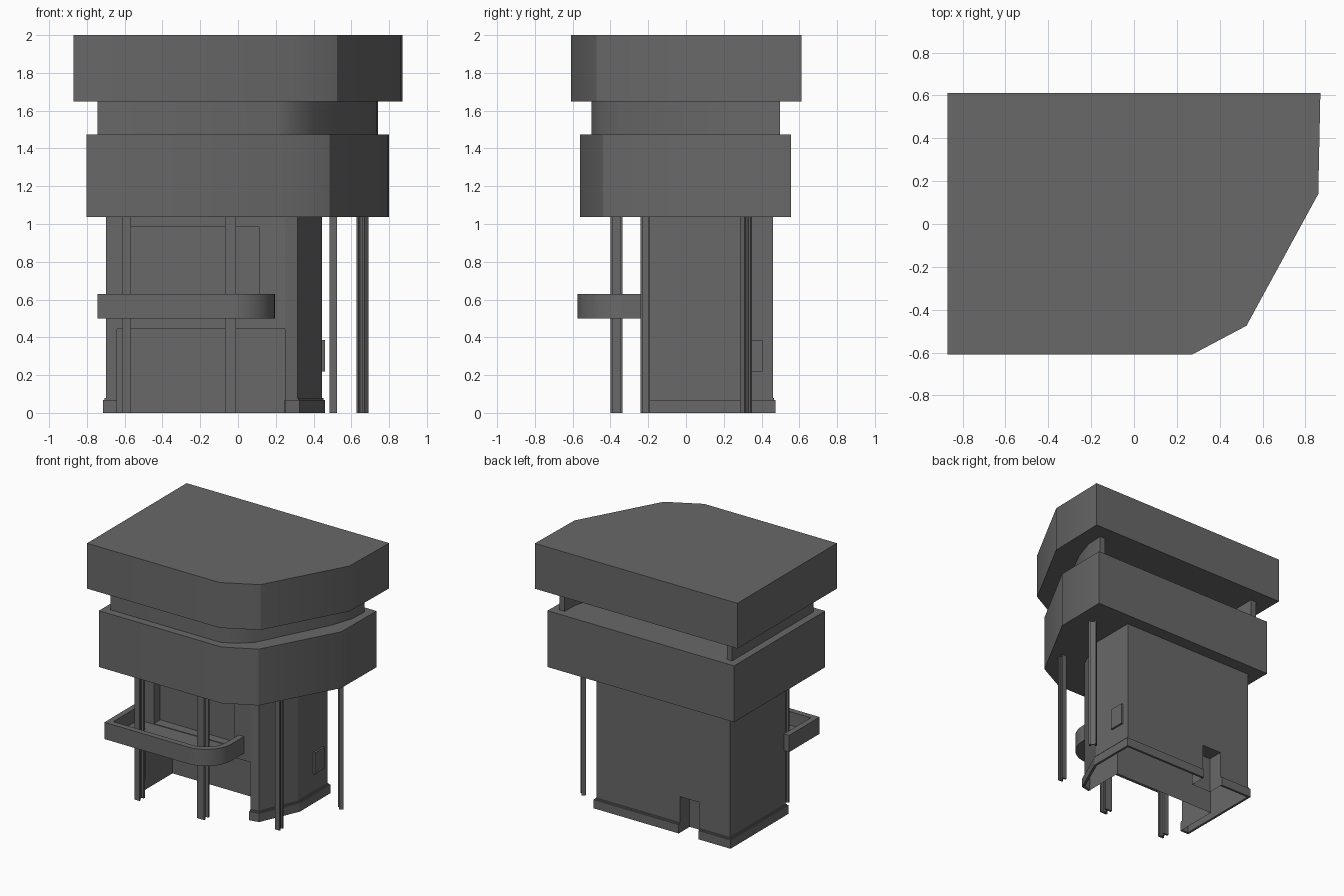
import bpy, bmesh, math
from mathutils import Vector

if "Cube" in bpy.data.objects:
    bpy.data.objects.remove(bpy.data.objects["Cube"])

# One dark grey finish for everything
dark = bpy.data.materials.new("dark_grey")
dark.diffuse_color = (.14, .14, .14, 1)
dark.use_nodes = True
dark.node_tree.nodes["Principled BSDF"].inputs["Base Color"].default_value = dark.diffuse_color


def prism(name, plan, z0, z1):
    """Extrude a closed plan outline between two heights."""
    bm = bmesh.new()
    low = [bm.verts.new((x, y, z0)) for x, y in plan]
    high = [bm.verts.new((x, y, z1)) for x, y in plan]
    bm.faces.new(low)
    bm.faces.new(high)
    n = len(plan)
    for i in range(n):
        j = (i + 1) % n
        bm.faces.new((low[i], low[j], high[j], high[i]))
    bmesh.ops.recalc_face_normals(bm, faces=bm.faces)
    mesh = bpy.data.meshes.new(name)
    bm.to_mesh(mesh)
    bm.free()
    mesh.materials.append(dark)
    obj = bpy.data.objects.new(name, mesh)
    bpy.context.collection.objects.link(obj)
    return obj


def box(name, x0, x1, y0, y1, z0, z1):
    return prism(name, [(x0, y0), (x1, y0), (x1, y1), (x0, y1)], z0, z1)


def inset(path, t):
    """Offset an open path to its left with mitred corners."""
    pts = [Vector(p) for p in path]
    dirs = [(b - a).normalized() for a, b in zip(pts, pts[1:])]
    normals = [Vector((-d.y, d.x)) for d in dirs]
    out = []
    for i, p in enumerate(pts):
        a = normals[max(i - 1, 0)]
        b = normals[min(i, len(normals) - 1)]
        m = (a + b).normalized()
        out.append(tuple(p + m * (t / m.dot(a))))
    return out


def wall(name, path, t, z0, z1):
    return prism(name, path + inset(path, t)[::-1], z0, z1)


def cut(obj, cutters):
    bpy.context.view_layer.objects.active = obj
    for c in cutters:
        mod = obj.modifiers.new("cut", 'BOOLEAN')
        mod.operation = 'DIFFERENCE'
        mod.solver = 'EXACT'
        mod.object = c
        bpy.ops.object.modifier_apply(modifier=mod.name)


def smooth(*objs):
    bpy.ops.object.select_all(action='DESELECT')
    for o in objs:
        o.select_set(True)
    bpy.context.view_layer.objects.active = objs[0]
    bpy.ops.object.shade_smooth_by_angle(angle=math.radians(30))


# Upper volumes: parapet block, recessed window band open at the back, upper storey
roof = prism("roof_block", [(-.87, -.61), (.27, -.61), (.525, -.475), (.86, .14),
                            (.87, .612), (-.87, .612)], 1.648, 2.0)
band = wall("recessed_band", [(-.745, .497), (-.745, -.5), (.2, -.5), (.3, -.45), (.4, -.36),
                              (.68, .19), (.735, .36), (.74, .497)], .045, 1.475, 1.648)
storey = prism("upper_storey", [(-.803, -.56), (.25, -.56), (.485, -.44), (.795, .13),
                                (.80, .557), (-.803, .557)], 1.038, 1.475)

# Hollow lower building and its two-step skirt, cut by entrance, window and back door
body = prism("lower_building", [(-.70, -.22), (.25, -.205), (.315, -.19), (.445, .1),
                                (.445, .46), (-.70, .46)], 0, 1.04)
entrance = box("entrance_cutter", -.64, .25, -.5, .11, -.1, .445)
window = box("window_cutter", -.57, .115, -.5, -.14, .53, .985)
door = box("door_cutter", -.44, -.27, .34, .7, -.1, .28)
cut(body, [entrance, window, door])
for t, z0, z1, part in ((.015, 0, .068, "base_skirt"), (.007, .068, .078, "skirt_trim")):
    path = [(.25, -.205 - t), (.315 + t * .65, -.19 - t), (.445 + t, .1), (.445 + t, .46 + t),
            (-.70 - t, .46 + t), (-.70 - t, -.22 - t), (-.64, -.22 - t)]
    cut(wall(part, path, t + .003, z0, z1), [door])
for c in (entrance, window, door):
    bpy.data.objects.remove(c)

# Leave the underside of the building open
bm = bmesh.new()
bm.from_mesh(body.data)
floor = [f for f in bm.faces if f.normal.z < -.9 and f.calc_center_median().z < .01]
bmesh.ops.delete(bm, geom=floor, context='FACES')
bm.to_mesh(body.data)
bm.free()

# Balcony with one rounded corner
R = .22
rim = [(-.745, -.2), (-.745, -.575)]
rim += [(.195 - R + R * math.sin(math.radians(a)), -.575 + R - R * math.cos(math.radians(a)))
        for a in range(0, 91, 9)]
rim += [(.195, -.2)]
parapet = wall("balcony_parapet", rim, .045, .5, .63)
prism("balcony_floor", inset(rim, .04), .5, .525)
smooth(roof, band, storey, parapet)


# Steel columns with an H section
def column(name, x, y, w, d, turn=0):
    a, b, f, s = w / 2, d / 2, d * .22, w * .12
    half = [(-a, -b), (a, -b), (a, -b + f), (s, -b + f), (s, b - f), (a, b - f)]
    c, k = math.cos(math.radians(turn)), math.sin(math.radians(turn))
    plan = half + [(-px, -py) for px, py in half]
    prism(name, [(x + px * c - py * k, y + px * k + py * c) for px, py in plan], 0, 1.04)


column("column_front_left", -.588, -.368, .045, .065)
column("column_front_middle", -.04, -.368, .06, .065)
column("column_right_front", .505, -.215, .04, .05)
column("column_right_back", .66, .318, .032, .057, 45)

# Small service box on the right wall
box("service_box", .43, .46, .285, .405, .22, .385)
